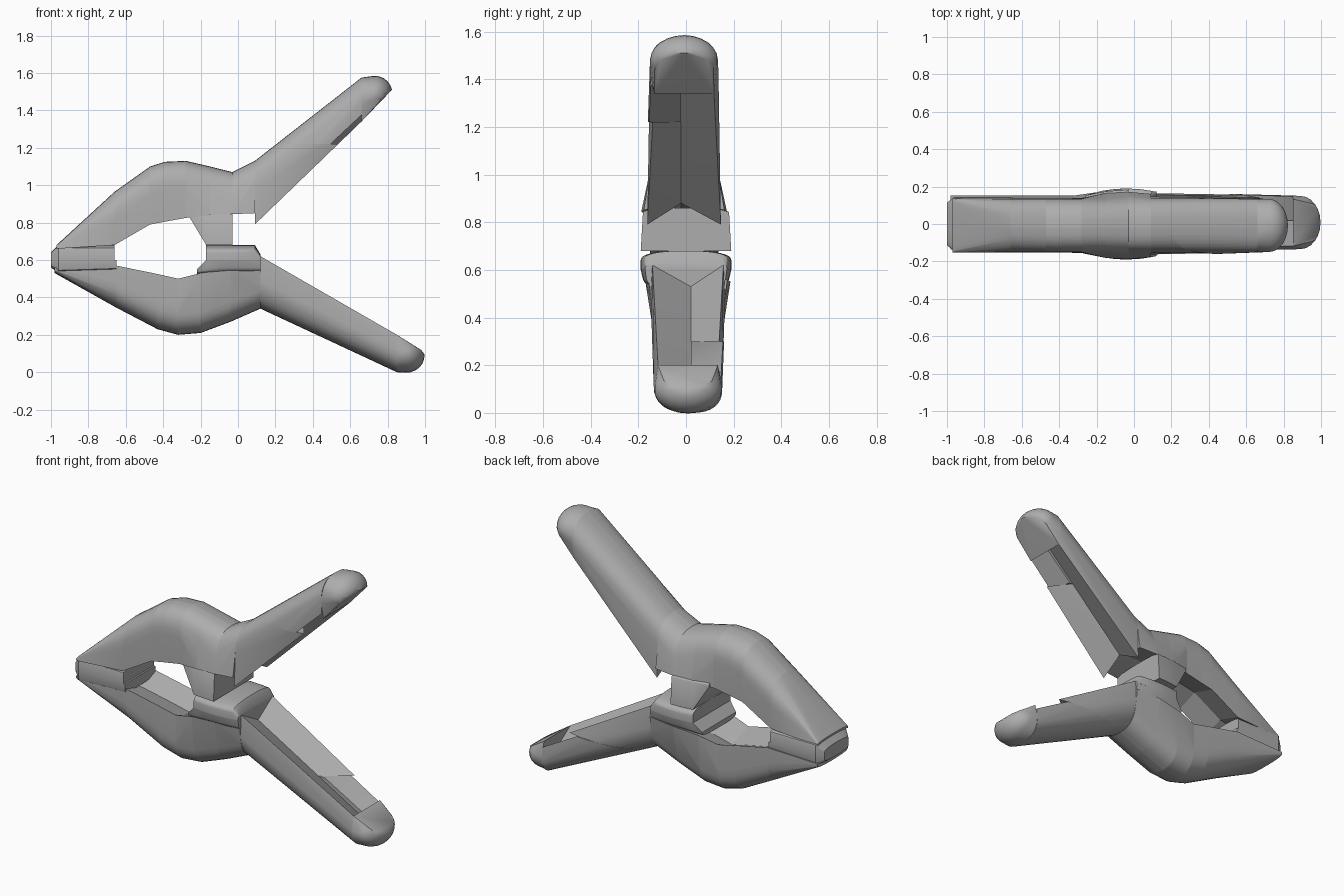
import bpy, bmesh, math
from mathutils import Matrix, Vector

cube = bpy.data.objects.get("Cube")
if cube:
    bpy.data.objects.remove(cube)

SHADE = .42
grey = bpy.data.materials.new("plain_grey")
grey.use_nodes = True
grey.diffuse_color = (SHADE, SHADE, SHADE, 1)
grey.node_tree.nodes["Principled BSDF"].inputs["Base Color"].default_value = grey.diffuse_color


def hull(name, points, cut=None, keep_above=False):
    """Smooth convex solid around points, optionally sliced at a level height."""
    bm = bmesh.new()
    for point in points:
        bm.verts.new(point)
    bmesh.ops.remove_doubles(bm, verts=bm.verts[:], dist=.0005)
    bmesh.ops.convex_hull(bm, input=bm.verts[:])
    loose = [v for v in bm.verts if not v.link_faces]
    bmesh.ops.delete(bm, geom=loose, context='VERTS')
    if cut is not None:
        sliced = bmesh.ops.bisect_plane(
            bm, geom=bm.verts[:] + bm.edges[:] + bm.faces[:], plane_co=(0, 0, cut),
            plane_no=(0, 0, 1), clear_inner=keep_above, clear_outer=not keep_above)
        rim = [e for e in sliced["geom_cut"] if isinstance(e, bmesh.types.BMEdge)]
        bmesh.ops.contextual_create(bm, geom=rim)
    bmesh.ops.recalc_face_normals(bm, faces=bm.faces[:])
    mesh = bpy.data.meshes.new(name)
    bm.to_mesh(mesh)
    bm.free()
    mesh.materials.append(grey)
    part = bpy.data.objects.new(name, mesh)
    bpy.context.collection.objects.link(part)
    bpy.ops.object.select_all(action='DESELECT')
    part.select_set(True)
    bpy.context.view_layer.objects.active = part
    bpy.ops.object.shade_smooth_by_angle(angle=math.radians(35))


def half_width(x, z):
    """Constant along the arms, round boss at the hinge, narrower at the nose."""
    along = max(0, 1 - ((x + .04) / .25) ** 2)
    across = min(1, max(0, 1.5 - abs(z - .7) / .2))
    nose = .03 if x < -.99 else 0
    return .144 + .046 * along * across - nose


def half_ring(station, side, split, groove, taper=1, radius=.15):
    """One side of a section: rounded back, side wall, sloping inner face."""
    x, outer, inner = station
    height = inner - outer
    radius = math.copysign(min(radius, abs(height) * .6), height)
    middle = split * .4
    ring = []
    steps = 8
    for i in range(steps + 1):
        angle = math.pi / 2 * i / steps
        z = outer + radius * (1 - math.cos(angle) ** .8)
        edge = middle + side * half_width(x, z)
        ring.append((x, split + (edge - split) * math.sin(angle) ** .8, z))
    ring.append((x, middle + side * half_width(x, inner) * taper, inner))
    depth = math.copysign(min(groove, abs(height) / 2), height)
    ring.append((x, split, inner - depth))
    return ring


def half_points(stations, side, *shape):
    return [p for station in stations for p in half_ring(station, side, *shape)]


def side_name(name, side):
    return name + ("_front" if side < 0 else "_back")


def arm(names, stations, split):
    """Chain of convex segments, each made of two halves with an inner groove."""
    for name, start, end in zip(names, stations, stations[1:]):
        for side in (-1, 1):
            hull(side_name(name, side), half_points((start, end), side, split, .05))


def handle(name, start, end, cut, side, split):
    """Channel handle; the half on the given side steps in beyond a level cut."""
    rising = end[1] > start[1]
    full = half_points((start, end), side, split, .09, .87)
    hull(side_name(name, -side), half_points((start, end), -side, split, .09, .87))
    hull(name + "_base", full, cut, not rising)
    thin = [(x, outer, inner + (outer - inner) * .15) for x, outer, inner in (start, end)]
    hull(name + "_end", half_points(thin, side, split, .03, .97), cut, rising)


def tip(name, start, end, centre, size, split):
    """Rounded end that grows out of the last section, level with its inner edge."""
    (x, outer, inner), (cx, cz), (length, thick) = end, centre, size
    slope = (inner - start[2]) / (x - start[0])
    inward = 1 if inner > outer else -1
    place = (Matrix.Translation((cx, split * .4, cz))
             @ Matrix.Rotation(-math.atan(slope), 4, 'Y')
             @ Matrix.Diagonal((length, .142, thick, 1)))
    points = [p for side in (-1, 1) for p in half_ring(end, side, split, 0, .87)]
    rings, spokes = 12, 24
    for i in range(rings + 1):
        for j in range(spokes):
            a, b = math.pi * i / rings, math.tau * j / spokes
            p = place @ Vector((math.sin(a) * math.cos(b), math.cos(a), math.sin(a) * math.sin(b)))
            if p.x > x and (p.z - inner - slope * (p.x - x)) * inward < 0:
                points.append(p)
    hull(name, points)


def block(name, stations, radius):
    """Solid lug or pad with rounded long edges."""
    for side in (-1, 1):
        hull(side_name(name, side), half_points(stations, side, 0, 0, 1, radius))


# Seams between the two halves of each arm
UP, LOW = -.02, .02

# Arms: every station is x, outer height, inner height
arm(("upper_jaw_tip", "upper_jaw", "upper_bend", "upper_crown", "upper_shoulder",
     "upper_hinge", "upper_neck"),
    ((-.97, .68, .66), (-.66, .965, .68), (-.47, 1.1, .79), (-.39, 1.125, .805),
     (-.28, 1.13, .825), (-.15, 1.1, .84), (-.03, 1.07, .845), (.09, 1.13, .85)), UP)
arm(("lower_jaw", "lower_bend", "lower_crown", "lower_knee", "lower_hinge", "lower_shoulder"),
    ((-.98, .53, .56), (-.65, .345, .57), (-.43, .23, .525), (-.32, .2, .5),
     (-.2, .21, .53), (-.04, .27, .55), (.12, .34, .56)), LOW)

# Handles, stepped on opposite sides, with rounded ends
up_start, up_end = (.09, 1.13, .79), (.66, 1.575, 1.34)
low_start, low_end = (.12, .34, .62), (.85, 0, .2)
handle("upper_handle", up_start, up_end, 1.22, -1, UP)
handle("lower_handle", low_start, low_end, .3, 1, LOW)
tip("upper_handle_tip", up_start, up_end, (.72, 1.48), (.11, .1), UP)
tip("lower_handle_tip", low_start, low_end, (.89, .1), (.11, .1), LOW)

# Pads that meet at the nose
block("upper_pad", ((-1, .64, .6), (-.96, .68, .6), (-.66, .68, .6)), .02)
block("lower_pad", ((-1, .56, .6), (-.96, .53, .6), (-.65, .54, .6)), .02)

# Hinge: a tapered lug above, a lug and its seat below
block("upper_lug", ((-.26, .86, .83), (-.17, .86, .68), (-.1, .86, .68), (-.03, .86, .68)), .02)
block("lower_lug", ((-.17, .68, .6), (-.1, .68, .6), (-.04, .68, .6),
                    (.03, .68, .6), (.09, .68, .6), (.12, .63, .6)), .04)
block("hinge_seat", ((-.22, .52, .55), (-.17, .52, .6), (-.1, .52, .6),
                     (-.04, .52, .6), (.03, .52, .6), (.12, .52, .6)), .04)
